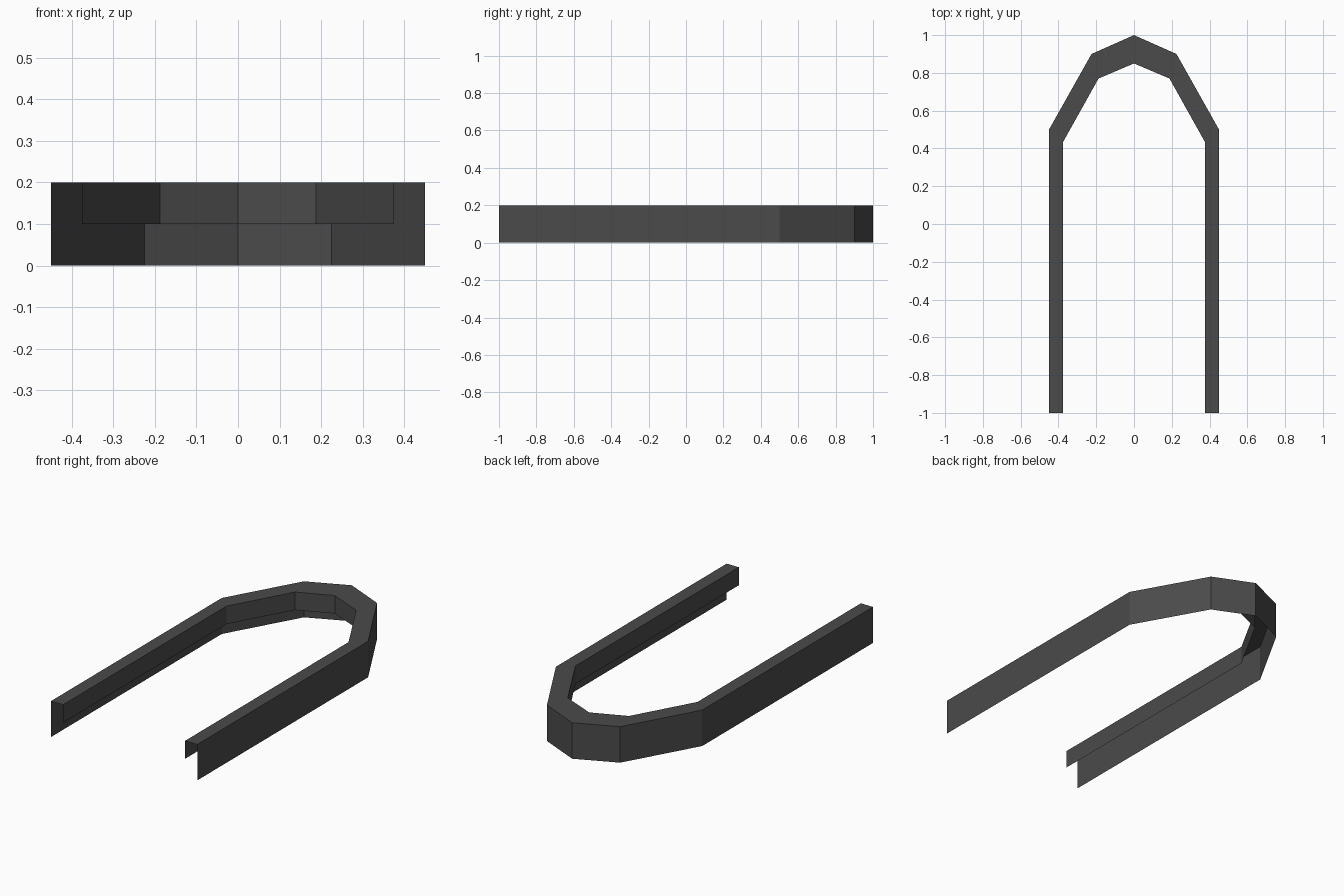
import bpy
import bmesh

cube = bpy.data.objects.get("Cube")
if cube:
    bpy.data.objects.remove(cube, do_unlink=True)

# Dark grey material
grey = bpy.data.materials.new("dark grey")
grey.use_nodes = True
colour = (0.07, 0.07, 0.07, 1)
grey.diffuse_color = colour
grey.node_tree.nodes["Principled BSDF"].inputs["Base Color"].default_value = colour


def arch(half):
    """Complete a half outline, ending at its peak, by mirroring it in x."""
    return half + [(-x, y) for x, y in reversed(half[:-1])]


outer = arch([(0.45, -1), (0.45, 0.5), (0.225, 0.9), (0, 1)])
inner = arch([(0.375, -1), (0.375, 0.435), (0.188, 0.77), (0, 0.85)])

# Open channel: tall outer wall, flat top, short inner lip
bm = bmesh.new()
rails = [[bm.verts.new((x, y, z)) for x, y in path]
         for path, z in ((outer, 0), (outer, 0.2), (inner, 0.2), (inner, 0.1))]
for a, b in zip(rails, rails[1:]):
    for i in range(len(a) - 1):
        bm.faces.new((a[i], a[i + 1], b[i + 1], b[i]))

mesh = bpy.data.meshes.new("arched_channel")
bm.to_mesh(mesh)
bm.free()
mesh.materials.append(grey)
channel = bpy.data.objects.new("arched_channel", mesh)
bpy.context.collection.objects.link(channel)
